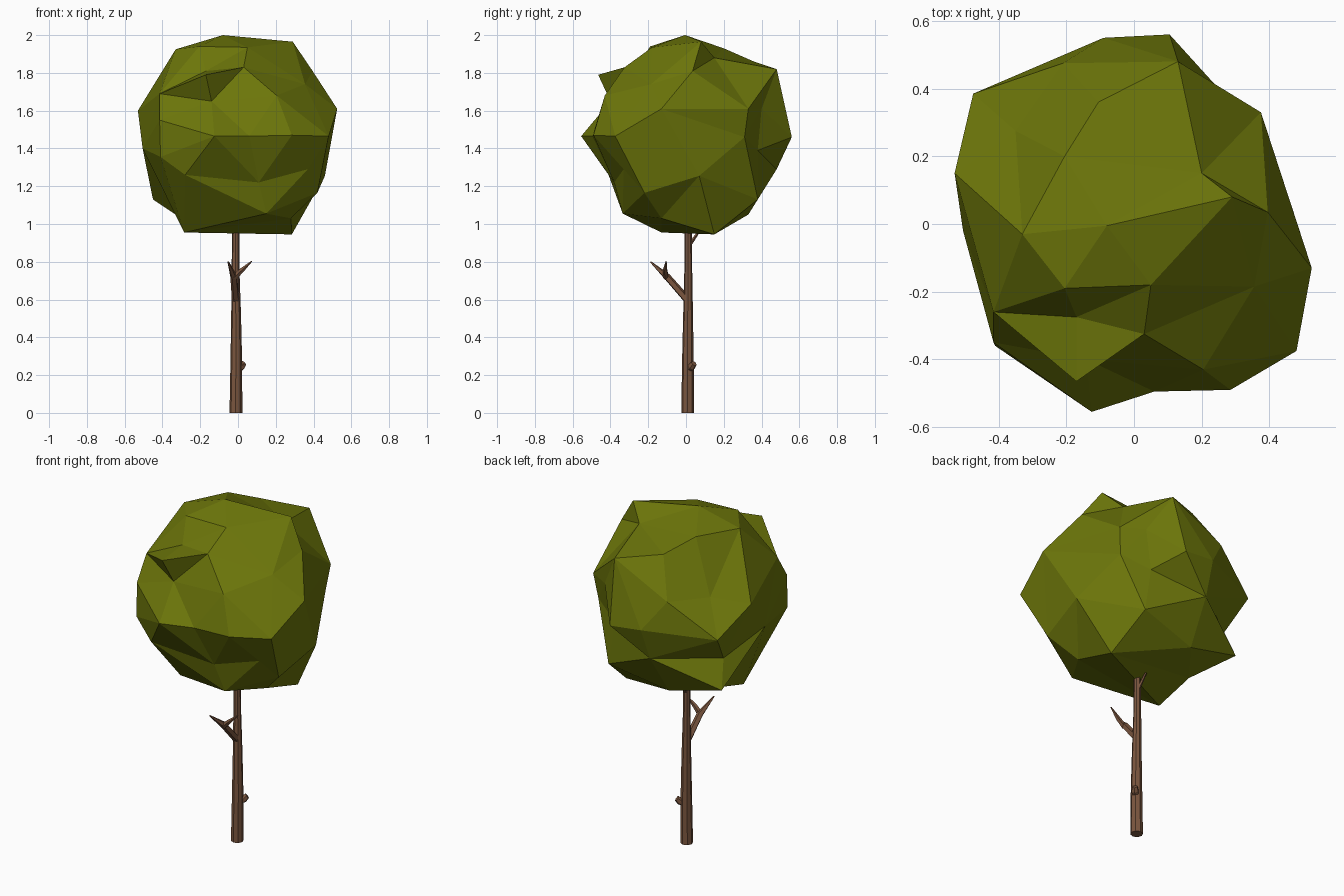
import bpy, bmesh, math
from mathutils import Vector


def material(name, rgb):
    m = bpy.data.materials.new(name)
    m.diffuse_color = (*rgb, 1)
    return m


bark = material("bark", (0.20, 0.095, 0.05))
leaf = material("leaf", (0.15, 0.18, 0.003))


def finish(bm, name, mat):
    bmesh.ops.recalc_face_normals(bm, faces=bm.faces)
    me = bpy.data.meshes.new(name)
    bm.to_mesh(me)
    bm.free()
    me.materials.append(mat)
    ob = bpy.data.objects.new(name, me)
    bpy.context.collection.objects.link(ob)
    return ob


def limb(name, stations, sides):
    """Tapered faceted tube through (x, y, z, radius) stations."""
    bm = bmesh.new()
    pts = [Vector(s[:3]) for s in stations]
    rot = (pts[-1] - pts[0]).to_track_quat('Z', 'Y')
    rings = []
    for p, s in zip(pts, stations):
        ring = []
        for i in range(sides):
            a = math.tau * (i + 0.5) / sides
            ring.append(bm.verts.new(p + rot @ Vector((math.cos(a), math.sin(a), 0)) * s[3]))
        rings.append(ring)
    for a, b in zip(rings, rings[1:]):
        for i in range(sides):
            j = (i + 1) % sides
            bm.faces.new((a[i], a[j], b[j], b[i]))
    bm.faces.new(rings[0])
    bm.faces.new(rings[-1])
    # level the foot of anything standing on the ground
    for v in rings[0]:
        if stations[0][2] == 0:
            v.co.z = 0
    return finish(bm, name, bark)


# Trunk, side branch with fork, upper twig and cut stub
limb("trunk", [(-.011, .009, 0, .034), (-.009, .010, .27, .031), (-.010, .011, .52, .026),
               (-.013, .012, .75, .021), (-.012, .012, 1.05, .018)], 8)
limb("branch", [(-.012, .005, .60, .021), (-.022, -.10, .72, .019), (-.052, -.188, .80, .004)], 5)
limb("branch_fork", [(-.022, -.105, .715, .016), (.02, -.11, .755, .013), (.073, -.105, .803, .003)], 5)
limb("upper_twig", [(-.012, .012, .88, .011), (-.02, .075, .97, .006)], 5)
limb("cut_stub", [(-.008, .010, .225, .016), (.018, .030, .245, .021), (.030, .042, .262, .016)], 6)

# Crown corners, from the top down
crown = [
    (-.08, -.005, 2.0), (.29, .08, 1.965), (-.33, -.03, 1.925), (-.205, -.19, 1.94),
    (.05, -.18, 1.935), (-.205, .2, 1.93), (-.105, .36, 1.86), (.13, .48, 1.82),
    (.20, .15, 1.88), (.395, .035, 1.81), (.355, -.185, 1.74), (.03, -.325, 1.83),
    (-.17, -.275, 1.81), (-.17, -.465, 1.79), (-.415, -.26, 1.69), (.205, -.43, 1.68),
    (-.21, .475, 1.65), (-.35, .275, 1.64), (-.14, -.40, 1.65), (.525, -.13, 1.61),
    (-.53, .15, 1.60), (.25, .40, 1.61), (.375, .33, 1.61), (-.415, -.35, 1.55),
    (-.475, .385, 1.46), (-.125, -.555, 1.465), (.06, -.495, 1.465), (.285, -.49, 1.47),
    (.48, -.375, 1.465), (.355, .31, 1.46), (.105, .56, 1.46), (-.09, .55, 1.48),
    (-.505, -.02, 1.40), (.20, .38, 1.39), (-.41, -.36, 1.355), (-.42, .25, 1.29),
    (-.28, -.41, 1.26), (.11, -.38, 1.22), (.37, -.33, 1.29), (.46, .07, 1.255),
    (-.10, .48, 1.29), (.42, -.22, 1.165), (.24, .38, 1.13), (-.45, .31, 1.13),
    (.15, -.335, 1.055), (-.12, .33, 1.05), (-.30, .10, 1.03), (-.285, -.13, .955),
    (.285, .15, .945), (.28, -.13, 1.03)]

# Connect corners by direction from the crown centre, then restore real positions
centre = Vector((0, 0, 1.47))
bm = bmesh.new()
verts = [bm.verts.new((Vector(p) - centre).normalized()) for p in crown]
real = {v: Vector(p) for v, p in zip(verts, crown)}
bmesh.ops.convex_hull(bm, input=bm.verts[:])
for v in bm.verts:
    v.co = real[v]
finish(bm, "leaf_crown", leaf)
